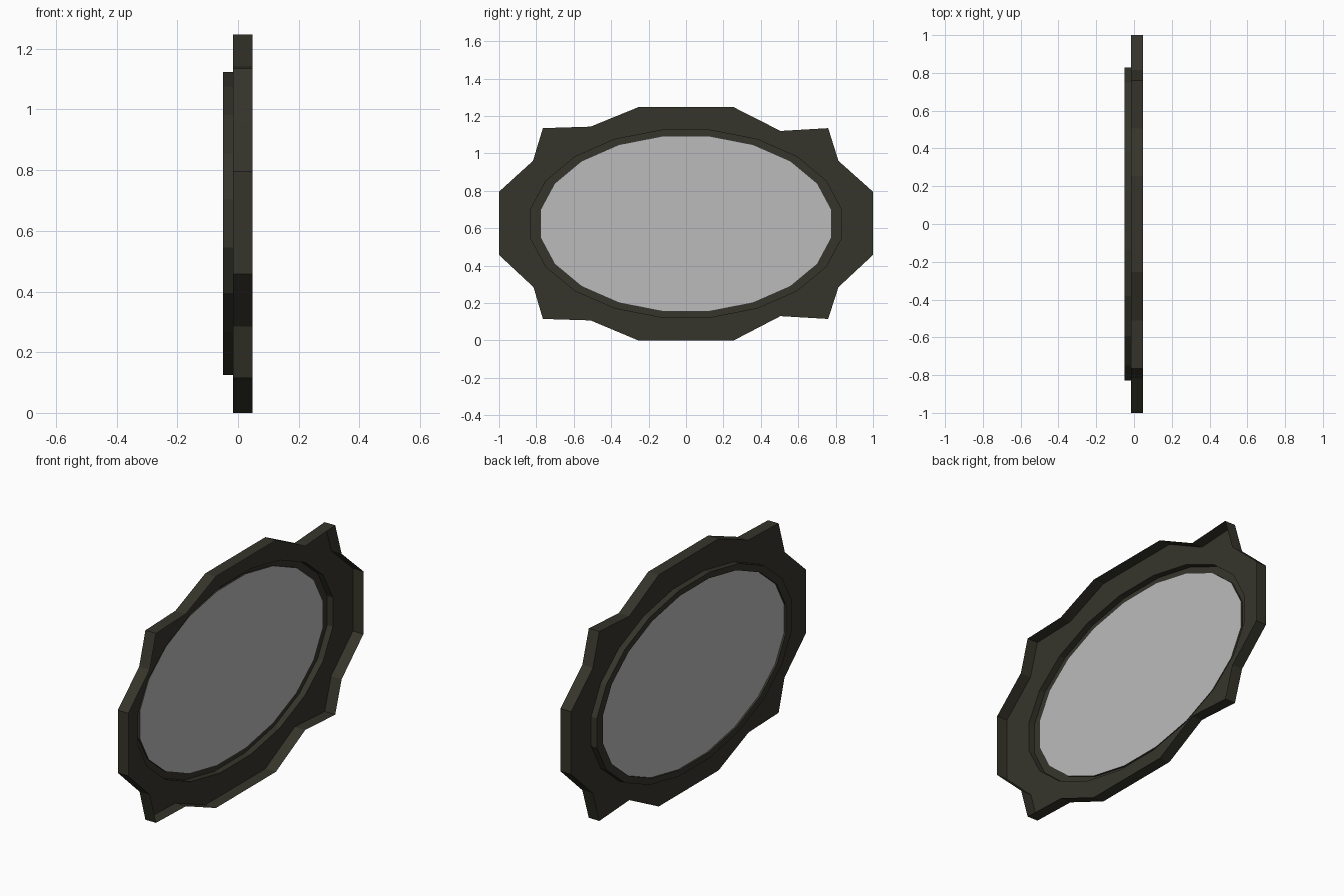
import bpy, bmesh, math

if "Cube" in bpy.data.objects:
    bpy.data.objects.remove(bpy.data.objects["Cube"])

def material(name, rgb):
    m = bpy.data.materials.new(name)
    m.diffuse_color = (*rgb, 1)
    m.use_nodes = True
    m.node_tree.nodes["Principled BSDF"].inputs["Base Color"].default_value = m.diffuse_color
    return m

dark = material("dark_olive_brown", (0.036, 0.035, 0.024))
glass = material("grey_glass", (0.50, 0.50, 0.50))
N, CZ = 20, 0.624

def oval(x, ry, rz):
    """20-sided oval in the YZ plane, clockwise from the top seen from +x."""
    return [(x, ry * math.sin(math.radians(9 + 18 * k)),
             CZ + rz * math.cos(math.radians(9 + 18 * k))) for k in range(N)]

def loft(name, loops, mat, cap=False):
    """Join successive closed loops with quads, optionally filling the last."""
    bm = bmesh.new()
    rings = [[bm.verts.new(p) for p in loop] for loop in loops]
    for a, b in zip(rings, rings[1:]):
        for i in range(N):
            j = (i + 1) % N
            bm.faces.new((a[i], a[j], b[j], b[i]))
    if cap:
        bm.faces.new(rings[-1][::-1])
    me = bpy.data.meshes.new(name)
    bm.to_mesh(me)
    bm.free()
    me.materials.append(mat)
    ob = bpy.data.objects.new(name, me)
    bpy.context.collection.objects.link(ob)
    return ob

# Scalloped outline, clockwise from the top
outline = [(0.255, 1.247), (0.505, 1.12), (0.76, 1.135), (0.815, 0.96), (1, 0.795),
           (1, 0.457), (0.815, 0.285), (0.76, 0.115), (0.505, 0.13), (0.255, 0),
           (-0.255, 0), (-0.51, 0.107), (-0.765, 0.115), (-0.815, 0.285), (-1, 0.457),
           (-1, 0.795), (-0.818, 0.96), (-0.765, 1.135), (-0.51, 1.143), (-0.255, 1.247)]

XR, XP, XB, XM = 0.047, -0.016, -0.05, -0.04   # rim, plate, raised ring, glass

# Open-sided frame: outer rim wall, flat plate, raised oval ring, inner lip
loft("mirror_frame", [[(XR, y, z) for y, z in outline],
                      [(XP, y, z) for y, z in outline],
                      oval(XP, 0.84, 0.506),
                      oval(XB, 0.84, 0.506),
                      oval(XB, 0.788, 0.475),
                      oval(XM, 0.788, 0.475)], dark)

# Oval glass pane
loft("mirror_glass", [oval(XM, 0.788, 0.475)], glass, cap=True)
